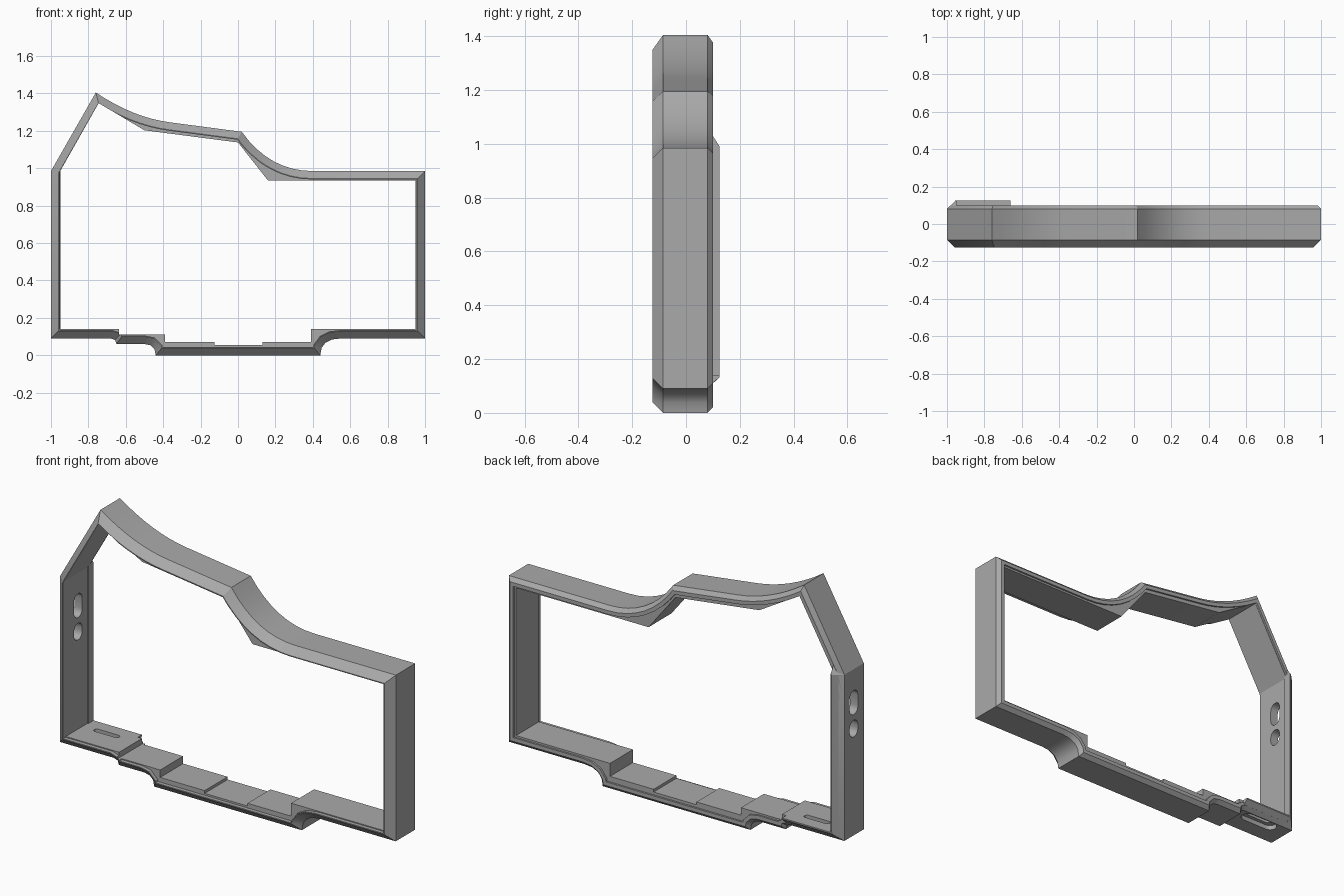
import bpy, bmesh, math
from mathutils import Vector

if "Cube" in bpy.data.objects:
    bpy.data.objects.remove(bpy.data.objects["Cube"])

grey = bpy.data.materials.new("mid grey")
grey.use_nodes = True
grey.diffuse_color = (0.4, 0.4, 0.4, 1)
grey.node_tree.nodes["Principled BSDF"].inputs["Base Color"].default_value = (0.4, 0.4, 0.4, 1)


def loft(name, rings):
    """Solid through rings of 3D points with equal counts."""
    bm = bmesh.new()
    rows = [[bm.verts.new(p) for p in ring] for ring in rings]
    n = len(rows[0])
    for a, b in zip(rows, rows[1:]):
        for i in range(n):
            j = (i + 1) % n
            bm.faces.new((a[i], a[j], b[j], b[i]))
    bm.faces.new(rows[0])
    bm.faces.new(rows[-1])
    bmesh.ops.recalc_face_normals(bm, faces=bm.faces)
    mesh = bpy.data.meshes.new(name)
    bm.to_mesh(mesh)
    bm.free()
    mesh.materials.append(grey)
    obj = bpy.data.objects.new(name, mesh)
    bpy.context.collection.objects.link(obj)
    return obj


def curve(a, c, b, steps):
    """Points of a quadratic bend from a to b, both ends included."""
    a, c, b = Vector(a), Vector(c), Vector(b)
    ts = [i / steps for i in range(steps + 1)]
    return [a * (1 - t) ** 2 + c * 2 * t * (1 - t) + b * t * t for t in ts]


def inset(points, d):
    """Mitred inward offset of a counter-clockwise outline."""
    out = []
    for i, p in enumerate(points):
        e1 = (p - points[i - 1]).normalized()
        e2 = (points[(i + 1) % len(points)] - p).normalized()
        n1, n2 = Vector((-e1.y, e1.x)), Vector((-e2.y, e2.x))
        out.append(p + (n1 + n2) * d / (1 + n1.dot(n2)))
    return out


def at_y(points, y):
    return [(p[0], y, p[1]) for p in points]


def stadium(cu, cv, length, width, steps=8):
    """Rounded slot outline, long along u."""
    r = width / 2
    half = length / 2 - r
    pts = []
    for side in (0, 1):
        for i in range(steps + 1):
            a = -math.pi / 2 + math.pi * (side + i / steps)
            pts.append((cu + (half if side == 0 else -half) + r * math.cos(a), cv + r * math.sin(a)))
    return pts


def cut(obj, cutter):
    mod = obj.modifiers.new("cut", "BOOLEAN")
    mod.operation = "DIFFERENCE"
    mod.solver = "EXACT"
    mod.object = cutter
    bpy.context.view_layer.objects.active = obj
    bpy.ops.object.modifier_apply(modifier=mod.name)
    bpy.data.objects.remove(cutter)


# Outer outline of the frame, counter-clockwise from the lower right
outline = [Vector((-1, 0.09))]
outline += curve((-0.68, 0.09), (-0.65, 0.09), (-0.65, 0.06), 2)
outline += curve((-0.5, 0.06), (-0.44, 0.06), (-0.44, 0), 3)
outline += curve((0.44, 0), (0.44, 0.09), (0.55, 0.09), 4)
outline += [Vector((1, 0.09)), Vector((1, 0.985))]
outline += curve((0.4, 0.985), (0.17, 0.985), (0.02, 1.195), 8)
outline += curve((-0.36, 1.245), (-0.56, 1.27), (-0.76, 1.405), 8)
outline += [Vector((-1, 0.985))]

# Chamfered body
frame = loft("frame", [at_y(inset(outline, d), y) for d, y in
                       ((0.04, -0.125), (0, -0.085), (0, 0.08), (0.02, 0.1))])

# Opening with stepped floor and faceted top
opening = [(-0.953, 0.14), (-0.635, 0.14), (-0.635, 0.11), (-0.39, 0.11),
           (-0.39, 0.07), (-0.125, 0.07), (-0.125, 0.055), (0.13, 0.055),
           (0.13, 0.07), (0.39, 0.07), (0.39, 0.14), (0.95, 0.14),
           (0.95, 0.935), (0.16, 0.935), (0.0, 1.138), (-0.5, 1.203),
           (-0.745, 1.348), (-0.953, 0.98)]
cut(frame, loft("opening_cutter", [at_y(opening, y) for y in (-0.3, 0.3)]))

# Shallow rebates behind the front and back rims
cut(frame, loft("front_rebate", [at_y(inset(outline, 0.045), y) for y in (-0.3, -0.105)]))
cut(frame, loft("back_rebate", [at_y(inset(outline, 0.04), y) for y in (0.09, 0.3)]))

# Two openings in the right post
for z, length in ((0.805, 0.13), (0.665, 0.09)):
    ring = stadium(z, 0, length, 0.07)
    cut(frame, loft("post_slot", [[(x, v, u) for u, v in ring] for x in (-1.1, -0.9)]))

# Slot through the floor, widened underneath
for length, width, z0, z1 in ((0.15, 0.03, 0, 0.2), (0.22, 0.07, 0, 0.115)):
    ring = stadium(-0.81, 0.04, length, width)
    cut(frame, loft("floor_slot", [[(u, v, z) for u, v in ring] for z in (z0, z1)]))

# Raised lip along the back of the right post
section = [(-1, 0.08), (-0.955, 0.125), (-0.948, 0.125), (-0.948, 0.08)]
lip = loft("post_lip", [[(x, y, z) for (x, y), z in zip(section, heights)] for heights in
                        ((0.09, 0.133, 0.133, 0.09), (0.985, 0.99, 0.99, 1.06))])

# Ledge continuing the lip along the floor
ledge_section = [(0.08, 0.092), (0.125, 0.133), (0.125, 0.14), (0.08, 0.14)]
ledge = loft("floor_ledge", [[(x, y, z) for y, z in ledge_section] for x in (-0.957, -0.66)])

for obj in (frame, lip, ledge):
    bpy.ops.object.select_all(action="DESELECT")
    obj.select_set(True)
    bpy.context.view_layer.objects.active = obj
    bpy.ops.object.shade_smooth_by_angle(angle=math.radians(28))
